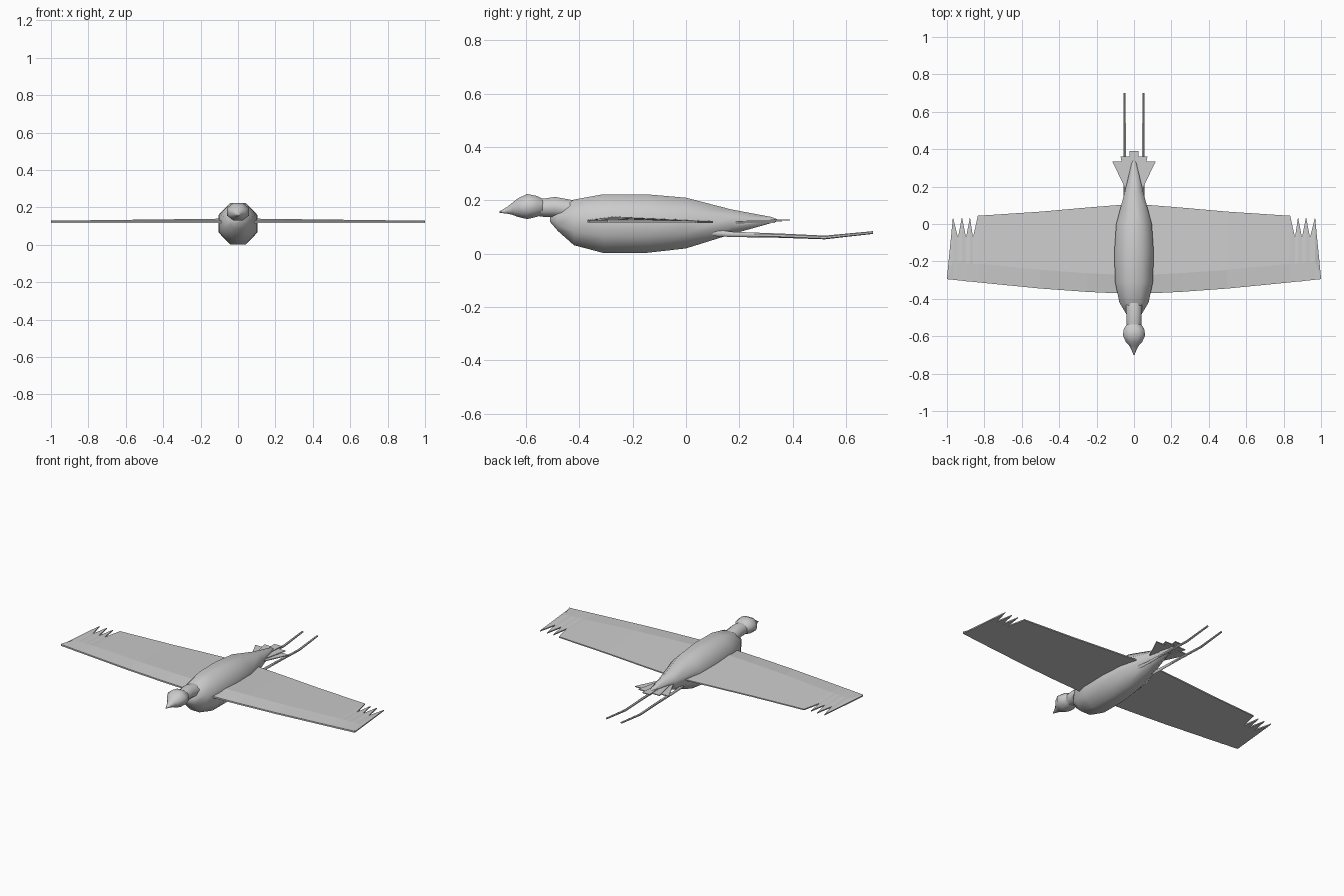
import bpy, bmesh, math

if "Cube" in bpy.data.objects:
    bpy.data.objects.remove(bpy.data.objects["Cube"])


def finish(bm, name, smooth=None):
    bmesh.ops.remove_doubles(bm, verts=bm.verts, dist=1e-5)
    bmesh.ops.recalc_face_normals(bm, faces=bm.faces)
    me = bpy.data.meshes.new(name)
    bm.to_mesh(me)
    bm.free()
    ob = bpy.data.objects.new(name, me)
    bpy.context.collection.objects.link(ob)
    if smooth:
        bpy.ops.object.select_all(action='DESELECT')
        ob.select_set(True)
        bpy.context.view_layer.objects.active = ob
        bpy.ops.object.shade_smooth_by_angle(angle=math.radians(smooth))
    return ob


def skin(name, rings, smooth=None):
    """Join equal-length closed rings of points into a capped solid."""
    bm = bmesh.new()
    vs = [[bm.verts.new(p) for p in r] for r in rings]
    n = len(rings[0])
    for a, b in zip(vs, vs[1:]):
        for i in range(n):
            j = (i + 1) % n
            bm.faces.new((a[i], a[j], b[j], b[i]))
    bm.faces.new(vs[0])
    bm.faces.new(vs[-1])
    return finish(bm, name, smooth)


def loft(name, stations, sides=8, x=0, smooth=50):
    """Stations are (y, bottom z, top z, half width)."""
    rings = []
    k = 1 / math.cos(math.pi / sides)
    for y, z0, z1, w in stations:
        ring = []
        for i in range(sides):
            a = 2 * math.pi * (i + 0.5) / sides
            ring.append((x + w * k * math.cos(a), y,
                         (z0 + z1) / 2 + (z1 - z0) / 2 * k * math.sin(a)))
        rings.append(ring)
    return skin(name, rings, smooth)


# body, neck, head with beak
loft("body", [(-0.51, 0.12, 0.14, 0.012), (-0.48, 0.085, 0.165, 0.042),
              (-0.42, 0.032, 0.203, 0.078), (-0.31, 0.003, 0.223, 0.101),
              (-0.15, 0.003, 0.223, 0.105), (0, 0.02, 0.21, 0.095),
              (0.17, 0.073, 0.166, 0.05), (0.32, 0.115, 0.138, 0.014),
              (0.345, 0.122, 0.128, 0.004)])
loft("neck", [(-0.56, 0.142, 0.207, 0.036), (-0.53, 0.138, 0.207, 0.04),
              (-0.49, 0.137, 0.213, 0.041), (-0.42, 0.125, 0.2, 0.043),
              (-0.36, 0.11, 0.19, 0.04)])
loft("head", [(-0.53, 0.148, 0.203, 0.034), (-0.56, 0.138, 0.217, 0.054),
              (-0.595, 0.13, 0.224, 0.06), (-0.63, 0.138, 0.208, 0.044),
              (-0.65, 0.146, 0.192, 0.026), (-0.67, 0.15, 0.176, 0.015),
              (-0.70, 0.154, 0.158, 0.003)])

# wing columns: x, leading edge y, trailing edge y (notches make the tip feathers)
columns = [(0.0, -0.37, 0.105), (0.1, -0.37, 0.1), (0.25, -0.363, 0.088),
           (0.5, -0.345, 0.066), (0.835, -0.312, 0.044), (0.861, -0.309, -0.072),
           (0.877, -0.308, 0.037), (0.898, -0.306, -0.072), (0.92, -0.303, 0.037),
           (0.941, -0.301, -0.072), (0.968, -0.298, 0.037), (1.0, -0.295, -0.288)]
for side, label in ((1, "left"), (-1, "right")):
    rings = []
    for x, lead, trail in columns:
        crest = lead + min(0.1, (trail - lead) * 0.4)
        bulge = 0.012 * max(0, 1 - x)
        rings.append([(side * x, lead, 0.118), (side * x, lead, 0.127),
                      (side * x, crest, 0.129 + bulge),
                      (side * x, trail, 0.123), (side * x, trail, 0.116),
                      (side * x, crest, 0.117)])
    skin("wing_" + label, rings)

    # trailing leg
    loft("leg_" + label, [(0.1, 0.068, 0.09, 0.007), (0.175, 0.064, 0.081, 0.006),
                          (0.35, 0.061, 0.075, 0.006), (0.52, 0.055, 0.067, 0.006),
                          (0.7, 0.075, 0.084, 0.005)], sides=6, x=side * 0.05)


# tail feathers: base x, tip x range, tip y, height
def feather(name, base, x0, x1, tip, z):
    rings = []
    for dz in (0, 0.005):
        rings.append([(base - 0.012, 0.18, z + dz), (base + 0.012, 0.18, z + dz),
                      (x1, tip, z + dz), (x0, tip, z + dz)])
    skin(name, rings)


feather("tail_feather_middle", 0, -0.025, 0.025, 0.39, 0.124)
for s, label in ((1, "left"), (-1, "right")):
    for i, (base, inner, outer, tip) in enumerate([(0.02, 0.012, 0.072, 0.36),
                                                   (0.03, 0.045, 0.115, 0.333)]):
        xs = sorted((s * inner, s * outer))
        feather(f"tail_feather_{label}_{i + 1}", s * base, xs[0], xs[1], tip,
                0.12 - 0.004 * i)
